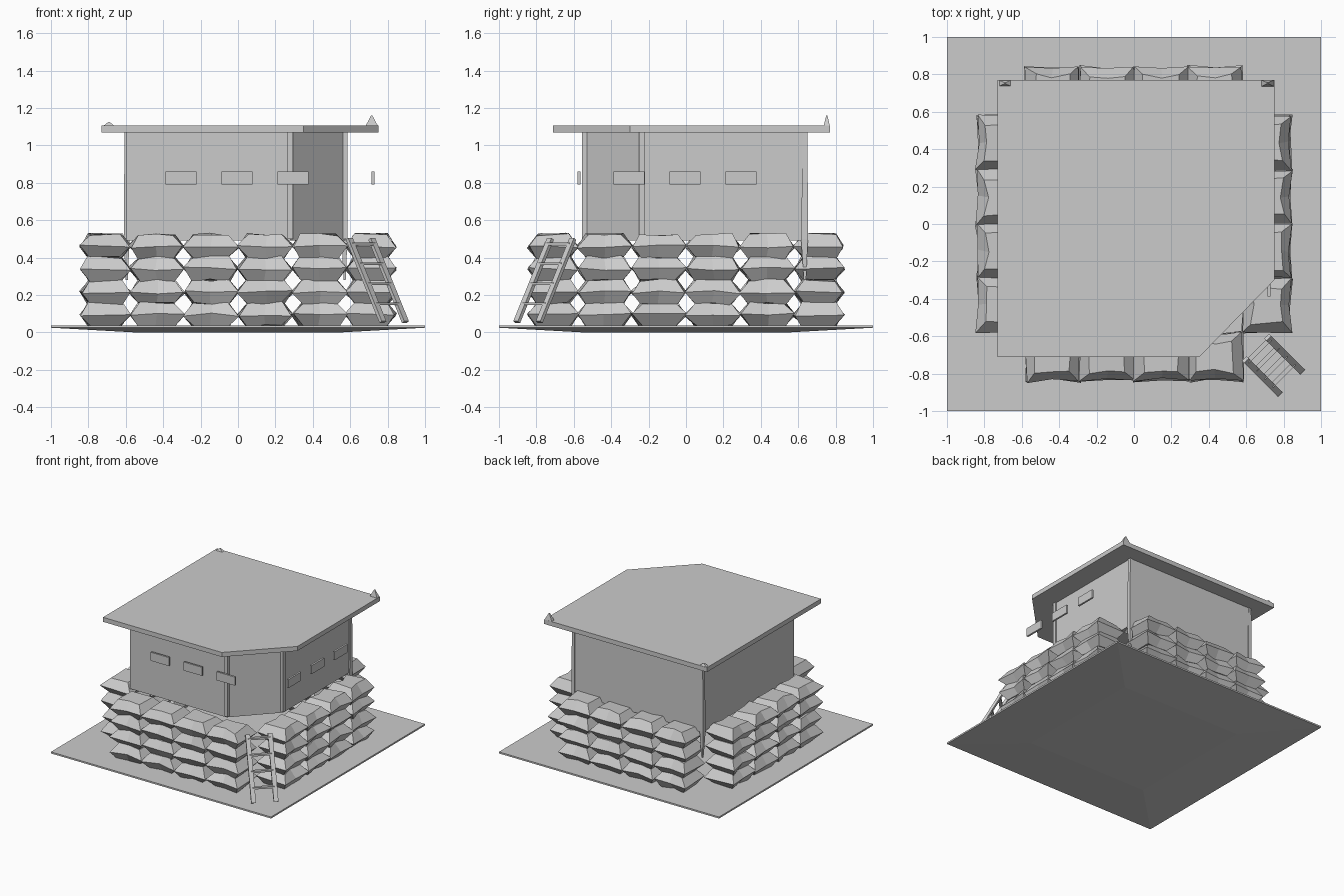
import bpy, bmesh, math, random
from mathutils import Vector

if "Cube" in bpy.data.objects:
    bpy.data.objects.remove(bpy.data.objects["Cube"])

random.seed(4)


def finish(name, bm):
    bmesh.ops.recalc_face_normals(bm, faces=bm.faces)
    mesh = bpy.data.meshes.new(name)
    bm.to_mesh(mesh)
    bm.free()
    obj = bpy.data.objects.new(name, mesh)
    bpy.context.collection.objects.link(obj)
    return obj


def loft(bm, rings):
    """Skin a closed solid through rings of equal point count."""
    rows = [[bm.verts.new(p) for p in ring] for ring in rings]
    n = len(rows[0])
    for a, b in zip(rows, rows[1:]):
        for i in range(n):
            bm.faces.new((a[i], a[(i + 1) % n], b[(i + 1) % n], b[i]))
    bm.faces.new(rows[0][::-1])
    bm.faces.new(rows[-1])


def rect(x0, x1, y0, y1, z):
    return [(x0, y0, z), (x1, y0, z), (x1, y1, z), (x0, y1, z)]


def prism(name, outline, z0, z1):
    bm = bmesh.new()
    loft(bm, [[(x, y, z) for x, y in outline] for z in (z0, z1)])
    return finish(name, bm)


def box(name, x0, x1, y0, y1, z0, z1):
    return prism(name, [(x0, y0), (x1, y0), (x1, y1), (x0, y1)], z0, z1)


def beam(name, a, b, side, w, t):
    """Rectangular bar from a to b, width w along side, thickness t."""
    a, b, side = Vector(a), Vector(b), Vector(side).normalized()
    up = (b - a).cross(side).normalized()
    bm = bmesh.new()
    loft(bm, [[p + side * w / 2 * s + up * t / 2 * u
               for s, u in ((-1, -1), (1, -1), (1, 1), (-1, 1))] for p in (a, b)])
    return finish(name, bm)


# Ground slab with a slightly sagging underside
bm = bmesh.new()
loft(bm, [rect(-.55, .55, -.55, .55, 0), rect(-1, 1, -1, 1, .025),
          rect(-1, 1, -1, 1, .038)])
finish("ground_slab", bm)


# Sandbag walls: four rows of four pillow-shaped bags per side
def sandbag(bm, along, row_z, angle):
    def ring(hl, hw, z):
        c, s = math.cos(angle), math.sin(angle)
        pts = []
        for x, y in ((-hl, -hw), (0, -hw + .012), (hl, -hw),
                     (hl, hw), (0, hw - .012), (-hl, hw)):
            j = [random.uniform(-.009, .009) for _ in range(3)]
            u, v = along + x + j[0], -.71 + y + j[1]
            pts.append((u * c - v * s, u * s + v * c, z + j[2]))
        return pts
    loft(bm, [ring(.095, .085, row_z - .062), ring(.145, .132, row_z),
              ring(.095, .085, row_z + .064)])


for side, angle in (("front", 0), ("right", 90), ("back", 180), ("left", 270)):
    bm = bmesh.new()
    for row_z in (.095, .215, .34, .46):
        for k in range(4):
            sandbag(bm, -.435 + .29 * k, row_z, math.radians(angle))
    finish("sandbags_" + side, bm)

# Cabin with a cut front right corner
prism("cabin", [(-.6, -.545), (.28, -.545), (.575, -.235), (.575, .645), (-.6, .645)],
      .49, 1.07)

# Posts either side of the corner entrance
box("door_post_left", .265, .295, -.555, -.525, .5, 1.07)
box("door_post_right", .555, .585, -.25, -.22, .5, 1.07)

# Rear corner posts tapering down behind the bags
for name, x in (("left", -.595), ("right", .57)):
    bm = bmesh.new()
    loft(bm, [rect(x - .006, x + .006, .63, .642, .28),
              rect(x - .015, x + .015, .615, .652, .5),
              rect(x - .012, x + .012, .625, .65, 1.07)])
    finish("rear_post_" + name, bm)

# Flat overhanging roof with the same cut corner
prism("roof", [(-.73, -.71), (.35, -.71), (.75, -.3), (.75, .77), (-.73, .77)],
      1.068, 1.105)

# Turned-up roof tips at the rear corners
for name, x, z in (("right", .715, 1.16), ("left", -.69, 1.125)):
    bm = bmesh.new()
    loft(bm, [rect(x - .035, x + .035, .735, .77, 1.1),
              rect(x - .003, x + .003, .75, .756, z)])
    finish("roof_tip_" + name, bm)

# Firing slit plates on the front and right
for k, c in enumerate((-.305, -.005, .295)):
    box(f"front_slit_{k}", c - .083, c + .083, -.58, -.565, .79, .86)
    box(f"right_slit_{k}", .715, .73, c - .083, c + .083, .79, .86)

# Ladder leaning on the open corner
rails = [((.595, -.725, .5), (.775, -.905, .055)),
         ((.715, -.605, .5), (.895, -.785, .055))]
for k, (top, bottom) in enumerate(rails):
    beam(f"ladder_rail_{k}", top, bottom, (1, 1, 0), .035, .02)
for k, t in enumerate((.06, .3, .54, .78)):
    ends = [Vector(a).lerp(Vector(b), t) for a, b in rails]
    beam(f"ladder_rung_{k}", ends[0], ends[1], (1, -1, 0), .025, .015)
